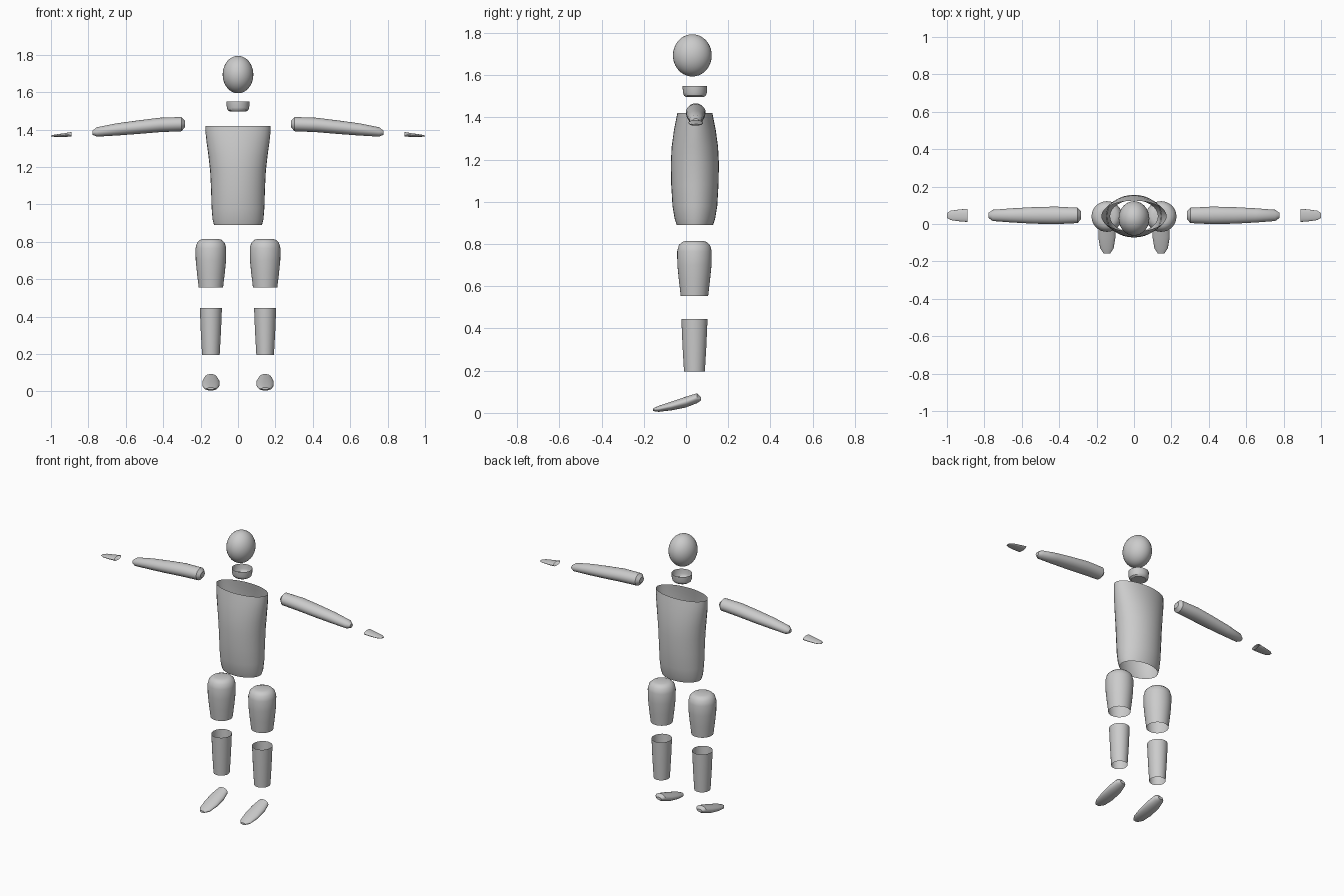
import bpy, bmesh, math
from mathutils import Vector

if "Cube" in bpy.data.objects:
    bpy.data.objects.remove(bpy.data.objects["Cube"])


def loft(name, axis, rings, n=32, cap_start=False, cap_end=False):
    """Skin elliptical rings (centre, half_u, half_v) laid along one axis."""
    u, v = {'x': (Vector((0, 1, 0)), Vector((0, 0, 1))),
            'y': (Vector((0, 0, 1)), Vector((1, 0, 0))),
            'z': (Vector((1, 0, 0)), Vector((0, 1, 0)))}[axis]
    bm = bmesh.new()
    loops = []
    for centre, a, b in rings:
        loops.append([bm.verts.new(Vector(centre)
                                   + u * a * math.cos(2 * math.pi * i / n)
                                   + v * b * math.sin(2 * math.pi * i / n))
                      for i in range(n)])
    for lo, hi in zip(loops, loops[1:]):
        for i in range(n):
            j = (i + 1) % n
            bm.faces.new((lo[i], lo[j], hi[j], hi[i]))
    if cap_start:
        bm.faces.new(loops[0][::-1])
    if cap_end:
        bm.faces.new(loops[-1])
    d = Vector(rings[-1][0]) - Vector(rings[0][0])
    if d.dot(u.cross(v)) < 0:
        bmesh.ops.reverse_faces(bm, faces=bm.faces[:])
    mesh = bpy.data.meshes.new(name)
    bm.to_mesh(mesh)
    bm.free()
    obj = bpy.data.objects.new(name, mesh)
    bpy.context.collection.objects.link(obj)
    return obj


def pair(name, axis, rings, **caps):
    """Left and right copies of a limb part."""
    for side, s in (("right", -1), ("left", 1)):
        loft(f"{side}_{name}", axis,
             [((s * c[0], c[1], c[2]), a, b) for c, a, b in rings], **caps)


Y = 0.042   # depth of the body axis
LEG = 0.145  # sideways offset of the legs

# Head
bpy.ops.mesh.primitive_uv_sphere_add(segments=32, ring_count=20, radius=1,
                                     location=(0, 0.03, 1.694))
head = bpy.context.object
head.name = "head"
head.scale = (0.082, 0.092, 0.1)

# Neck: shallow cup, open at the top
loft("neck", 'z', [((0, Y, z), r, r * 0.95) for z, r in
     [(1.497, 0.045), (1.504, 0.055), (1.518, 0.06), (1.55, 0.061)]],
     cap_start=True)

# Torso: open tube
loft("torso", 'z', [((0, Y, z), a, b) for z, a, b in
     [(0.89, 0.128, 0.086), (0.92, 0.136, 0.096), (0.98, 0.141, 0.106),
      (1.08, 0.144, 0.112), (1.18, 0.149, 0.114), (1.26, 0.158, 0.110),
      (1.34, 0.169, 0.099), (1.39, 0.174, 0.089), (1.42, 0.175, 0.083)]])

# Upper legs: rounded on top, open below
pair("thigh", 'z', [((LEG, Y - 0.002, z), r, r) for z, r in
     [(0.555, 0.065), (0.63, 0.074), (0.70, 0.081), (0.765, 0.082),
      (0.795, 0.074), (0.81, 0.058), (0.815, 0.042)]], cap_end=True)

# Lower legs: open tubes
pair("shin", 'z', [((LEG, Y - 0.002, z), r, r * 1.05) for z, r in
     [(0.195, 0.047), (0.32, 0.054), (0.445, 0.059)]])

# Feet: sloping flat capsules given as y, bottom, top, half width
pair("foot", 'y', [((LEG, y, (lo + hi) / 2), (hi - lo) / 2, w)
     for y, lo, hi, w in
     [(0.07, 0.058, 0.076, 0.018), (0.052, 0.046, 0.093, 0.035),
      (0.0, 0.026, 0.077, 0.046), (-0.07, 0.012, 0.053, 0.046),
      (-0.13, 0.005, 0.033, 0.036), (-0.157, 0.009, 0.021, 0.018)]],
     cap_start=True, cap_end=True)

# Arms: tapering closed capsules given as x, bottom, top, half depth
pair("arm", 'x', [((x, 0.046, (lo + hi) / 2), w, (hi - lo) / 2)
     for x, lo, hi, w in
     [(0.284, 1.412, 1.447, 0.022), (0.302, 1.391, 1.467, 0.041),
      (0.42, 1.386, 1.463, 0.047), (0.54, 1.376, 1.448, 0.044),
      (0.65, 1.368, 1.433, 0.038), (0.755, 1.362, 1.412, 0.030),
      (0.777, 1.372, 1.395, 0.014)]],
     cap_start=True, cap_end=True)

# Hands: flat mitts, open at the wrist side
pair("hand", 'x', [((x, 0.046, (lo + hi) / 2), w, (hi - lo) / 2)
     for x, lo, hi, w in
     [(0.89, 1.362, 1.387, 0.035), (0.93, 1.361, 1.380, 0.032),
      (0.98, 1.361, 1.373, 0.025), (1.0, 1.363, 1.368, 0.013)]],
     cap_end=True)

# Smooth shading with crisp rims
for obj in bpy.context.scene.objects:
    obj.select_set(True)
bpy.context.view_layer.objects.active = head
bpy.ops.object.shade_smooth_by_angle(angle=math.radians(35))
